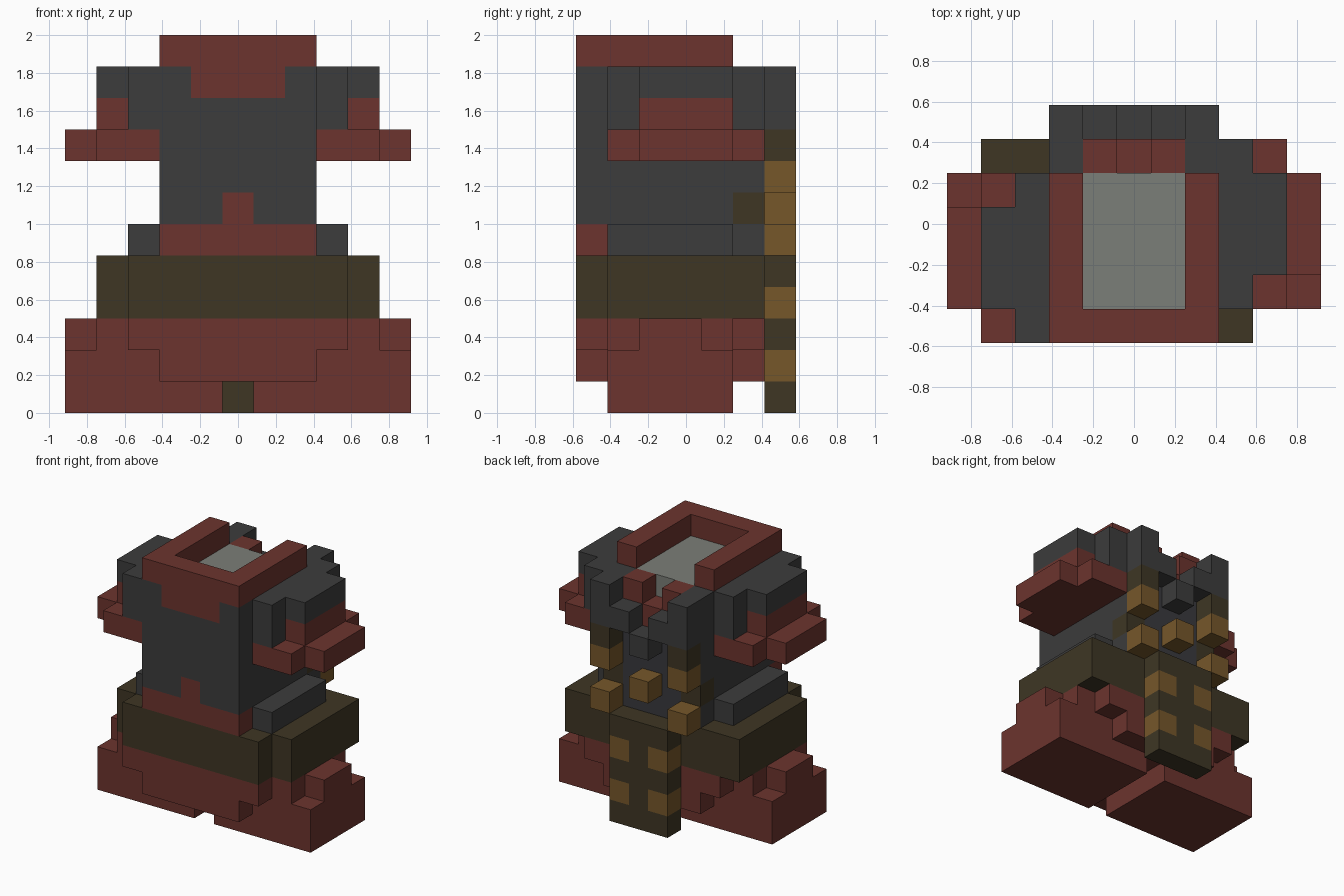
import bpy
import bmesh
from mathutils import Vector

cube = bpy.data.objects.get("Cube")
if cube:
    bpy.data.objects.remove(cube, do_unlink=True)

UNIT = 1 / 6
COLOURS = {
    "brick_red": (108, 52, 46),
    "charcoal": (60, 60, 60),
    "panel_black": (57, 57, 61),
    "dark_olive": (62, 54, 36),
    "brass": (118, 87, 42),
    "light_grey": (123, 126, 120),
}
NAMES = list(COLOURS)


def make_material(name):
    linear = [((c / 255 + 0.055) / 1.055) ** 2.4 for c in COLOURS[name]] + [1]
    mat = bpy.data.materials.new(name)
    mat.use_nodes = True
    mat.diffuse_color = linear
    mat.node_tree.nodes["Principled BSDF"].inputs["Base Color"].default_value = linear
    return mat


materials = [make_material(n) for n in NAMES]
cells = {}  # block position -> (part, colour); later blocks replace earlier ones


def block(part, colour, xs, ys, zs):
    """Fill an inclusive range of unit blocks."""
    for x in range(xs[0], xs[1] + 1):
        for y in range(ys[0], ys[1] + 1):
            for z in range(zs[0], zs[1] + 1):
                cells[x, y, z] = (part, colour)


def pair(part, colour, xs, ys, zs):
    """Fill a range on the left and its mirror image on the right."""
    block("left_" + part, colour, xs, ys, zs)
    block("right_" + part, colour, (-xs[1], -xs[0]), ys, zs)


# Boots
pair("boot", "brick_red", (1, 5), (-2, 1), (0, 1))
pair("boot", "brick_red", (4, 4), (-2, 1), (2, 2))
pair("boot", "brick_red", (5, 5), (-1, 0), (2, 2))

# Skirt under the belt
block("skirt", "brick_red", (-3, 3), (-3, 2), (2, 2))
block("skirt", "brick_red", (-2, 2), (-3, 2), (1, 1))

# Belt
block("belt", "dark_olive", (-3, 3), (-3, 2), (3, 4))
pair("belt_side", "dark_olive", (4, 4), (-2, 2), (3, 4))

# Hanging sash with brass studs
block("sash", "dark_olive", (-1, 1), (3, 3), (0, 4))
for z in (1, 3):
    for x in (-1, 1):
        block("sash", "brass", (x, x), (3, 3), (z, z))

# Jacket body, with its red front hem
block("jacket", "charcoal", (-2, 2), (-3, 2), (5, 10))
block("jacket", "brick_red", (-2, 2), (-3, -3), (5, 5))
block("jacket", "brick_red", (0, 0), (-3, -3), (6, 6))
block("jacket", "panel_black", (-1, 1), (2, 2), (5, 8))
pair("jacket_hem", "charcoal", (3, 3), (-2, 1), (5, 5))

# Raised collar around the neck
block("neck", "light_grey", (-1, 1), (-2, 1), (10, 10))
block("collar", "brick_red", (-1, 1), (-3, -3), (10, 10))
block("collar", "brick_red", (-2, 2), (-3, -3), (11, 11))
pair("collar_side", "brick_red", (2, 2), (-2, 1), (11, 11))
block("collar_back", "brick_red", (-1, 1), (2, 2), (9, 10))
del cells[0, 2, 10]

# Stepped lapels on the back, ending in a point
pair("lapel", "charcoal", (2, 2), (3, 3), (9, 10))
pair("lapel", "charcoal", (1, 1), (3, 3), (9, 9))
block("lapel_point", "charcoal", (0, 0), (3, 3), (8, 8))

# Lacing and brass buckles on the back
pair("strap", "dark_olive", (2, 2), (3, 3), (8, 8))
pair("strap", "dark_olive", (2, 2), (2, 2), (6, 6))
pair("upper_buckle", "brass", (2, 2), (3, 3), (7, 7))
pair("lower_buckle", "brass", (2, 2), (3, 3), (5, 5))
block("middle_buckle", "brass", (0, 0), (3, 3), (6, 6))

# Sleeves: the left one swings back, the right one forward
for side, sign, y in (("left", 1, 0), ("right", -1, -1)):
    def sleeve(colour, x, reach, zs):
        block(side + "_sleeve", colour, (x * sign,) * 2, (y - reach, y + reach), zs)
    sleeve("charcoal", 3, 2, (9, 10))
    sleeve("charcoal", 4, 1, (10, 10))
    sleeve("brick_red", 4, 1, (9, 9))
    sleeve("brick_red", 3, 2, (8, 8))
    sleeve("brick_red", 4, 2, (8, 8))
    sleeve("brick_red", 5, 1, (8, 8))


def build_part(part):
    """Make one object from the exposed sides of a part's blocks."""
    bm = bmesh.new()
    for pos, (owner, colour) in cells.items():
        if owner != part:
            continue
        centre = Vector(pos) + Vector((0, 0, 0.5))
        for axis in range(3):
            for sign in (-1, 1):
                step = [0, 0, 0]
                step[axis] = sign
                if tuple(p + s for p, s in zip(pos, step)) in cells:
                    continue
                n = Vector(step)
                u = Vector((step[2], step[0], step[1]))
                v = n.cross(u)
                corners = [n - u - v, n + u - v, n + u + v, n - u + v]
                face = bm.faces.new([bm.verts.new((centre + c / 2) * UNIT) for c in corners])
                face.material_index = NAMES.index(colour)
    if bm.faces:
        bmesh.ops.remove_doubles(bm, verts=bm.verts, dist=0.001)
        bmesh.ops.dissolve_limit(bm, angle_limit=0.01, verts=bm.verts,
                                 edges=bm.edges, delimit={'MATERIAL'})
        mesh = bpy.data.meshes.new(part)
        bm.to_mesh(mesh)
        for mat in materials:
            mesh.materials.append(mat)
        bpy.context.collection.objects.link(bpy.data.objects.new(part, mesh))
    bm.free()


for part in sorted({owner for owner, _ in cells.values()}):
    build_part(part)
